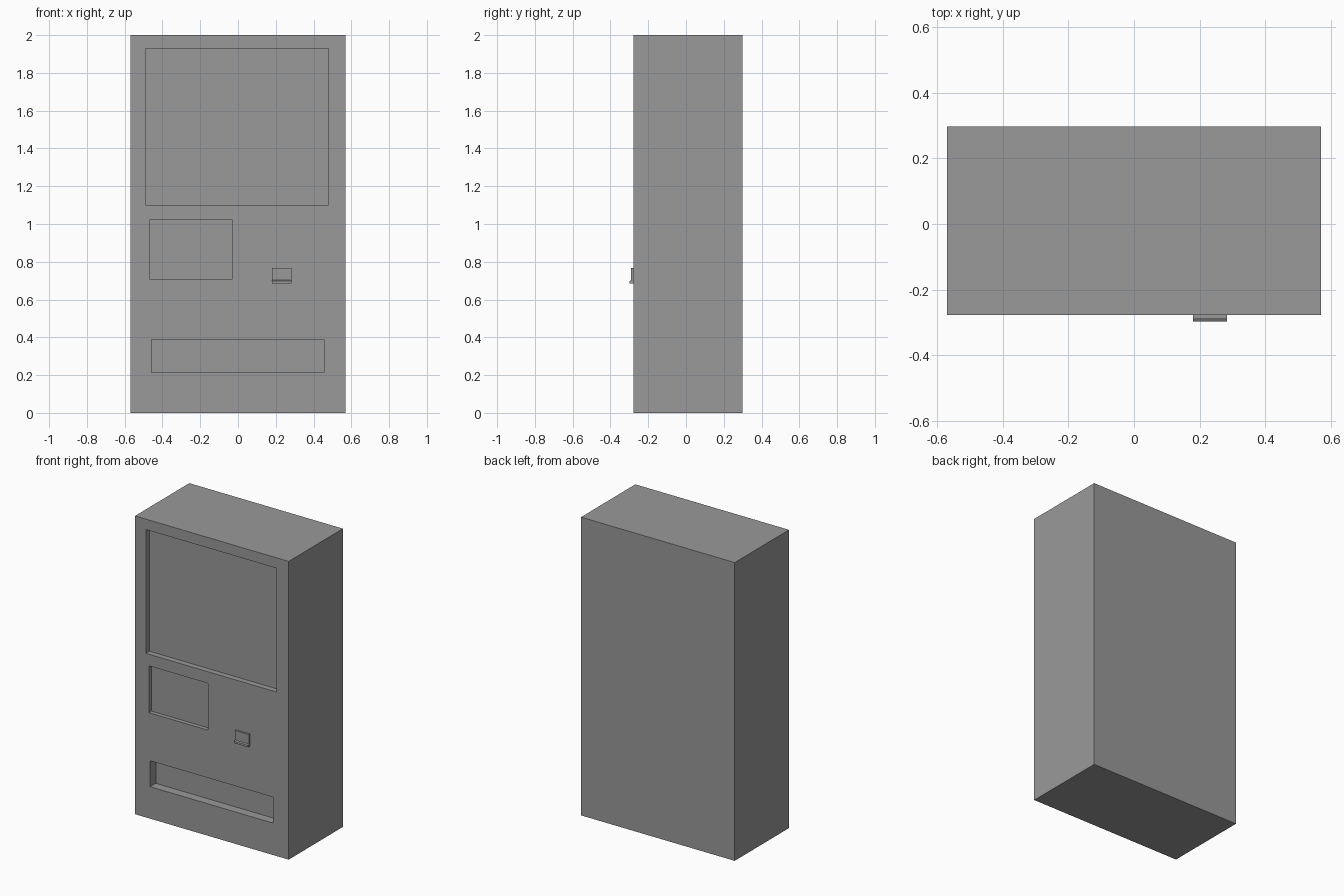
import bpy, bmesh
from mathutils import Vector

if "Cube" in bpy.data.objects:
    bpy.data.objects.remove(bpy.data.objects["Cube"])

FRONT, BACK, HALF_W, HEIGHT = -0.277, 0.298, 0.57, 2.0

grey = bpy.data.materials.new("dark_grey")
grey.diffuse_color = (0.32, 0.32, 0.32, 1)
grey.use_nodes = True
grey.node_tree.nodes["Principled BSDF"].inputs["Base Color"].default_value = grey.diffuse_color


def add_box(bm, x0, x1, y0, y1, z0, z1):
    verts = bmesh.ops.create_cube(bm, size=1)["verts"]
    bmesh.ops.scale(bm, vec=(x1 - x0, y1 - y0, z1 - z0), verts=verts)
    bmesh.ops.translate(bm, vec=((x0 + x1) / 2, (y0 + y1) / 2, (z0 + z1) / 2), verts=verts)


def make_object(name, bm):
    bmesh.ops.recalc_face_normals(bm, faces=bm.faces)
    mesh = bpy.data.meshes.new(name)
    bm.to_mesh(mesh)
    bm.free()
    mesh.materials.append(grey)
    obj = bpy.data.objects.new(name, mesh)
    bpy.context.collection.objects.link(obj)
    return obj


# Cabinet
bm = bmesh.new()
add_box(bm, -HALF_W, HALF_W, FRONT, BACK, 0, HEIGHT)
cabinet = make_object("cabinet", bm)

# Front recesses: x0, x1, z0, z1, depth
recesses = [
    (-0.49, 0.48, 1.10, 1.93, 0.038),      # display window
    (-0.468, -0.03, 0.708, 1.022, 0.028),  # selection panel
    (-0.458, 0.455, 0.214, 0.388, 0.06),   # pickup tray
]
bm = bmesh.new()
for x0, x1, z0, z1, depth in recesses:
    add_box(bm, x0, x1, FRONT - 0.1, FRONT + depth, z0, z1)
cutter = make_object("recess_cutter", bm)
cutter.hide_render = True

cut = cabinet.modifiers.new("recesses", 'BOOLEAN')
cut.operation = 'DIFFERENCE'
cut.solver = 'EXACT'
cut.object = cutter
bpy.context.view_layer.objects.active = cabinet
cabinet.select_set(True)
bpy.ops.object.modifier_apply(modifier=cut.name)
bpy.data.objects.remove(cutter)

# Coin return: side profile (y, z) with a small lip, extruded along x
profile = [(FRONT, 0.685), (-0.298, 0.685), (-0.298, 0.698), (-0.29, 0.703),
           (-0.29, 0.767), (FRONT, 0.767)]
bm = bmesh.new()
face = bm.faces.new([bm.verts.new((0.18, y, z)) for y, z in profile])
ext = bmesh.ops.extrude_face_region(bm, geom=[face], use_keep_orig=True)
side = [v for v in ext["geom"] if isinstance(v, bmesh.types.BMVert)]
bmesh.ops.translate(bm, vec=Vector((0.104, 0, 0)), verts=side)
make_object("coin_return", bm)
